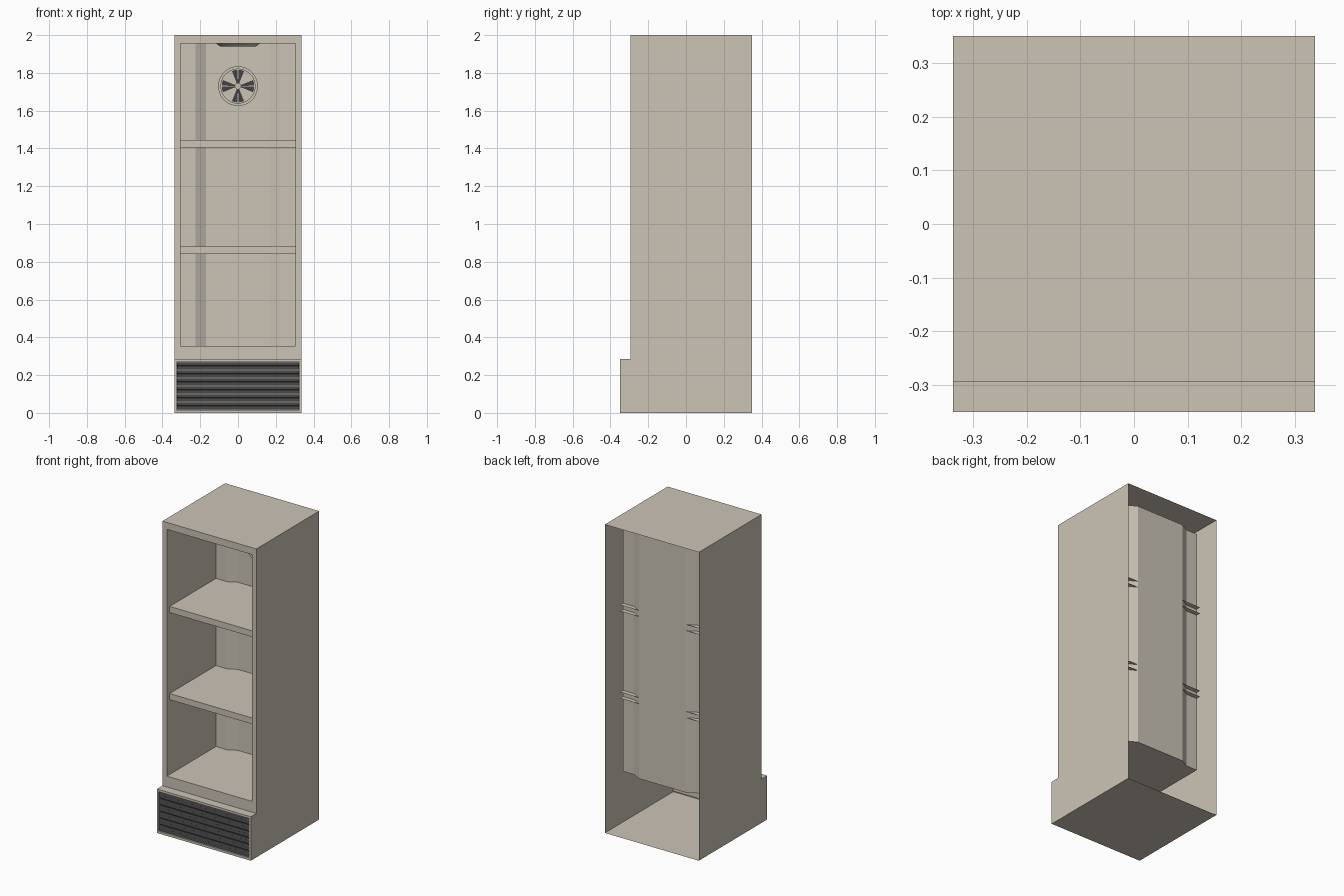
import bpy, bmesh, math

if "Cube" in bpy.data.objects:
    bpy.data.objects.remove(bpy.data.objects["Cube"])


def material(name, color):
    m = bpy.data.materials.new(name)
    m.diffuse_color = (*color, 1)
    m.use_nodes = True
    m.node_tree.nodes["Principled BSDF"].inputs["Base Color"].default_value = m.diffuse_color
    return m


BEIGE = material("warm_beige", (0.60, 0.55, 0.47))
DARK = material("dark_grey", (0.055, 0.055, 0.058))


def build(name, faces, mat):
    """Mesh object from a list of polygons, welded at shared corners."""
    bm = bmesh.new()
    for f in faces:
        bm.faces.new([bm.verts.new(p) for p in f])
    bmesh.ops.remove_doubles(bm, verts=bm.verts, dist=1e-5)
    me = bpy.data.meshes.new(name)
    bm.to_mesh(me)
    bm.free()
    me.materials.append(mat)
    ob = bpy.data.objects.new(name, me)
    bpy.context.collection.objects.link(ob)
    return ob


def frame(o, i, y, y_in=None):
    """Four quads between outer and inner (x, z0, z1) rectangles facing -y."""
    y_in = y if y_in is None else y_in
    def rect(r, yy):
        x, a, b = r
        return [(-x, yy, a), (x, yy, a), (x, yy, b), (-x, yy, b)]
    p, q = rect(o, y), rect(i, y_in)
    return [[p[k], p[(k + 1) % 4], q[(k + 1) % 4], q[k]] for k in range(4)], q


W, F, FB, B = 0.337, -0.293, -0.35, 0.35   # half width, front, base front, back
H, ZB = 2.0, 0.285                         # height, base height
IX, Z0, Z1 = 0.305, 0.355, 1.955           # inner compartment
YS, YC = 0.21, 0.24                        # liner back: sides and centre

# Outer cabinet: thin shell, open at the back
prof = [(B, 0), (FB, 0), (FB, ZB), (F, ZB), (F, H), (B, H)]
faces = [[(W, y, z) for y, z in reversed(prof)][::-1],
         [(-W, y, z) for y, z in reversed(prof)]]
for a, b in ((0, 1), (2, 3), (4, 5)):      # floor, base ledge, top
    (ya, za), (yb, zb) = prof[a], prof[b]
    faces.append([(-W, ya, za), (-W, yb, zb), (W, yb, zb), (W, ya, za)])
faces += frame((W, ZB, H), (IX, Z0, Z1), F)[0]
grille = (0.325, 0.015, 0.27)
faces += frame((W, 0, ZB), grille, FB)[0]
sides, panel = frame(grille, grille, FB, FB + 0.02)
build("cabinet_shell", faces + sides + [panel], BEIGE)

# Inner liner with the recessed centre of its back wall, open at the front
path = [(-IX, F), (-IX, YS), (-0.225, YS), (-0.17, YC),
        (0.17, YC), (0.225, YS), (IX, YS), (IX, F)]
faces = [[(*p, Z0), (*q, Z0), (*q, Z1), (*p, Z1)] for p, q in zip(path, path[1:])]
faces.append([(*p, Z0) for p in reversed(path)])
faces.append([(*p, Z1) for p in path])
build("inner_liner", faces, BEIGE)

# Shelves: folded sheet with a front lip, open at the back
for n, top in enumerate((0.88, 1.445)):
    s = [(YC, top - 0.04), (-0.265, top - 0.04), (-0.265, top), (YC, top)]
    build(f"shelf_{n + 1}", [[(-IX, *p), (-IX, *q), (IX, *q), (IX, *p)]
                             for p, q in zip(s, s[1:])], BEIGE)

# Ventilation louvres in the base
N = 6
pitch = (grille[2] - grille[1]) / N
for n in range(N):
    a = grille[1] + n * pitch + 0.003
    b = a + pitch - 0.006
    mid = (a + b) / 2
    s = [(FB + 0.019, a), (FB + 0.004, a), (FB + 0.009, mid),
         (FB + 0.004, mid + 0.003), (FB + 0.009, b), (FB + 0.019, b)]
    x = 0.324
    f = [[(-x, *p), (-x, *q), (x, *q), (x, *p)] for p, q in zip(s, s[1:] + s[:1])]
    f += [[(-x, *p) for p in reversed(s)], [(x, *p) for p in s]]
    build(f"louvre_{n + 1}", f, DARK)


# Fan on the back wall
FZ = 1.73


def polar(r, deg, y):
    t = math.radians(deg)
    return (r * math.cos(t), y, FZ + r * math.sin(t))


rings = [(0.105, YC), (0.105, YC - 0.02), (0.09, YC - 0.02), (0.09, YC - 0.008)]
STEP = 10
f = []
for d in range(0, 360, STEP):
    for (r, y), (r2, y2) in zip(rings, rings[1:]):
        f.append([polar(r, d, y), polar(r, d + STEP, y),
                  polar(r2, d + STEP, y2), polar(r2, d, y2)])
f.append([polar(0.09, d, YC - 0.008) for d in range(0, 360, STEP)])
build("fan_housing", f, BEIGE)

# Dark fan blades in four pairs
f = []
for axis in range(0, 360, 90):
    for lo, hi in ((-22, -2), (2, 22)):
        f.append([polar(r, axis + a, YC - 0.012) for r, a in
                  ((0.016, lo), (0.086, lo), (0.086, (lo + hi) / 2), (0.086, hi), (0.016, hi))])
build("fan_blades", f, DARK)
build("fan_hub", [[polar(0.016, d, YC - 0.016) for d in range(0, 360, 30)]], BEIGE)

# Round ceiling lamp
bpy.ops.mesh.primitive_cone_add(vertices=32, radius1=0.095, radius2=0.115, depth=0.015,
                                location=(0, 0, Z1 - 0.0075))
lamp = bpy.context.object
lamp.name = "ceiling_lamp"
lamp.data.materials.append(BEIGE)

# Consistent outward normals on the closed louvres
for ob in bpy.data.objects:
    if ob.name.startswith("louvre"):
        bm = bmesh.new()
        bm.from_mesh(ob.data)
        bmesh.ops.recalc_face_normals(bm, faces=bm.faces)
        bm.to_mesh(ob.data)
        bm.free()
